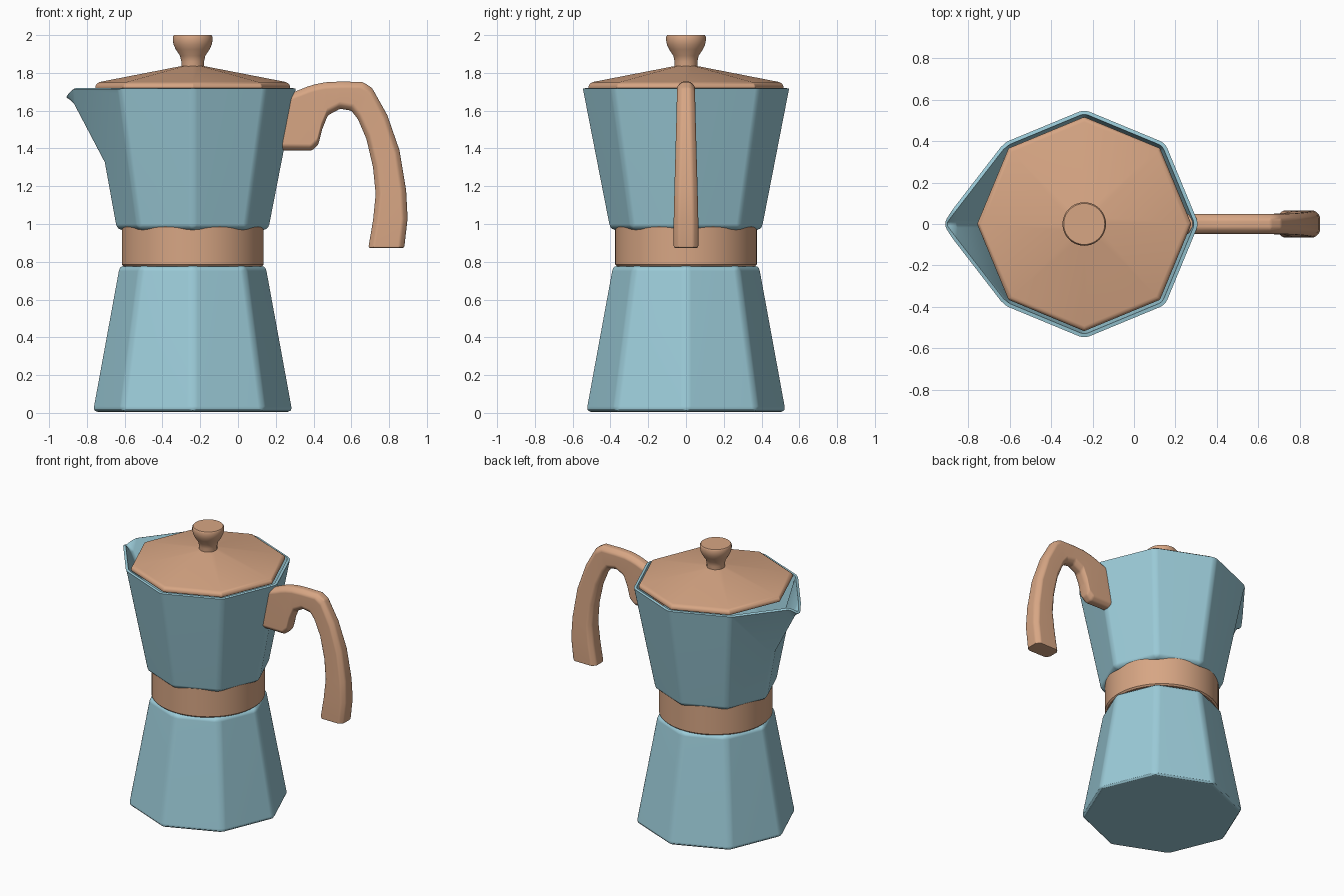
import bpy, bmesh, math
from mathutils import Vector

if "Cube" in bpy.data.objects:
    bpy.data.objects.remove(bpy.data.objects["Cube"])

CX = -0.24  # x of the pot's vertical axis


def material(name, rgb):
    m = bpy.data.materials.new(name)
    m.diffuse_color = (*rgb, 1)
    m.use_nodes = True
    m.node_tree.nodes["Principled BSDF"].inputs["Base Color"].default_value = m.diffuse_color
    return m


BLUE = material("pale_blue", (0.33, 0.60, 0.69))
COPPER = material("copper", (0.68, 0.38, 0.23))


def finish(name, bm, mat, bevel=0, segments=3, wall=0, angle=30):
    """Turn a bmesh into an object, round its edges and smooth the shading."""
    bmesh.ops.recalc_face_normals(bm, faces=bm.faces)
    mesh = bpy.data.meshes.new(name)
    bm.to_mesh(mesh)
    bm.free()
    mesh.materials.append(mat)
    ob = bpy.data.objects.new(name, mesh)
    bpy.context.collection.objects.link(ob)
    bpy.ops.object.select_all(action='DESELECT')
    ob.select_set(True)
    bpy.context.view_layer.objects.active = ob
    if bevel:
        b = ob.modifiers.new("round", 'BEVEL')
        b.width, b.segments = bevel, segments
        b.limit_method, b.angle_limit = 'ANGLE', math.radians(25)
        bpy.ops.object.modifier_apply(modifier=b.name)
    if wall:
        s = ob.modifiers.new("wall", 'SOLIDIFY')
        s.thickness, s.offset = wall, -1
        bpy.ops.object.modifier_apply(modifier=s.name)
    bpy.ops.object.shade_smooth_by_angle(angle=math.radians(angle))
    w = ob.modifiers.new("normals", 'WEIGHTED_NORMAL')
    w.keep_sharp = True
    return ob


def ring(bm, r, z, n=8):
    return [bm.verts.new((CX + r * math.cos(math.tau * i / n),
                          r * math.sin(math.tau * i / n), z)) for i in range(n)]


def bridge(bm, a, b):
    n = len(a)
    for i in range(n):
        j = (i + 1) % n
        bm.faces.new((a[i], a[j], b[j], b[i]))


def loft(rings):
    """Closed skin through a list of rings."""
    bm, prev = rings
    for a, b in zip(prev, prev[1:]):
        bridge(bm, a, b)
    bm.faces.new(prev[0][::-1])
    bm.faces.new(prev[-1])
    return bm


def lathe(profile, n):
    bm = bmesh.new()
    return loft((bm, [ring(bm, r, z, n) for r, z in profile]))


# Lower boiler, waist band, lid and knob
finish("boiler", lathe([(0.535, 0.005), (0.393, 0.78)], 8), BLUE, 0.03)
finish("waist_band", lathe([(0.365, 0.775), (0.375, 0.785), (0.375, 0.985), (0.365, 0.995)], 64), COPPER)
finish("lid", lathe([(0.515, 1.712), (0.518, 1.728), (0.51, 1.742), (0.492, 1.752), (0.05, 1.838)], 8),
       COPPER, 0.006, 2)
finish("knob", lathe([(0.06, 1.82), (0.06, 1.86), (0.067, 1.89), (0.09, 1.925), (0.101, 1.95),
                      (0.105, 1.97), (0.105, 1.992), (0.099, 2.0)], 40), COPPER, angle=40)

# Upper jug: open octagonal shell whose left corner is pulled out into a spout
bm = bmesh.new()
low, top = ring(bm, 0.39, 0.985), ring(bm, 0.533, 1.72)
bm.faces.new(low[::-1])
for i in (5, 6, 7, 0, 1, 2):
    j = (i + 1) % 8
    bm.faces.new((low[i], low[j], top[j], top[i]))
bm.verts.remove(top[4])
root = bm.verts.new((-0.69, 0, 1.32))
throat = bm.verts.new((-0.862, 0, 1.65))
tip = bm.verts.new((-0.907, 0, 1.678))
for k, s in ((3, 1), (5, -1)):
    lip = bm.verts.new((-0.87, 0.05 * s, 1.72))
    bm.faces.new((low[k], low[4], root, top[k]))
    bm.faces.new((top[k], root, throat, lip))
    bm.faces.new((lip, throat, tip))
finish("jug_with_spout", bm, BLUE, 0.02, 3, wall=0.018)

# Handle: chamfered section swept through pairs of outer and inner profile points
pairs = [((.25, 1.68), (.20, 1.39)), ((.33, 1.712), (.39, 1.388)), ((.37, 1.728), (.425, 1.42)),
         ((.41, 1.74), (.445, 1.50)), ((.46, 1.75), (.475, 1.575)), ((.54, 1.754), (.54, 1.61)),
         ((.66, 1.752), (.60, 1.60)), ((.71, 1.72), (.635, 1.555)), ((.79, 1.577), (.68, 1.45)),
         ((.855, 1.39), (.715, 1.30)), ((.89, 1.18), (.729, 1.16)), ((.898, 1.03), (.715, 1.02)),
         ((.88, .873), (.69, .873))]
bm = bmesh.new()
sections = []
for o, i in pairs:
    o, i = Vector((o[0], 0, o[1])), Vector((i[0], 0, i[1]))
    t = min(max((1.7 - o.z) / 0.65, 0), 1) if o.x > 0.6 else 0
    w = 0.048 + 0.017 * t      # half width grows down the grip
    c = 0.026                  # chamfer
    d = (i - o).normalized() * c
    pts = [(o, w - c), (o + d, w), (i - d, w), (i, w - c)]
    loop = [(p, y) for p, y in pts] + [(p, -y) for p, y in reversed(pts)]
    sections.append([bm.verts.new((p.x, y, p.z)) for p, y in loop])
finish("handle", loft((bm, sections)), COPPER, 0.01, 2)
